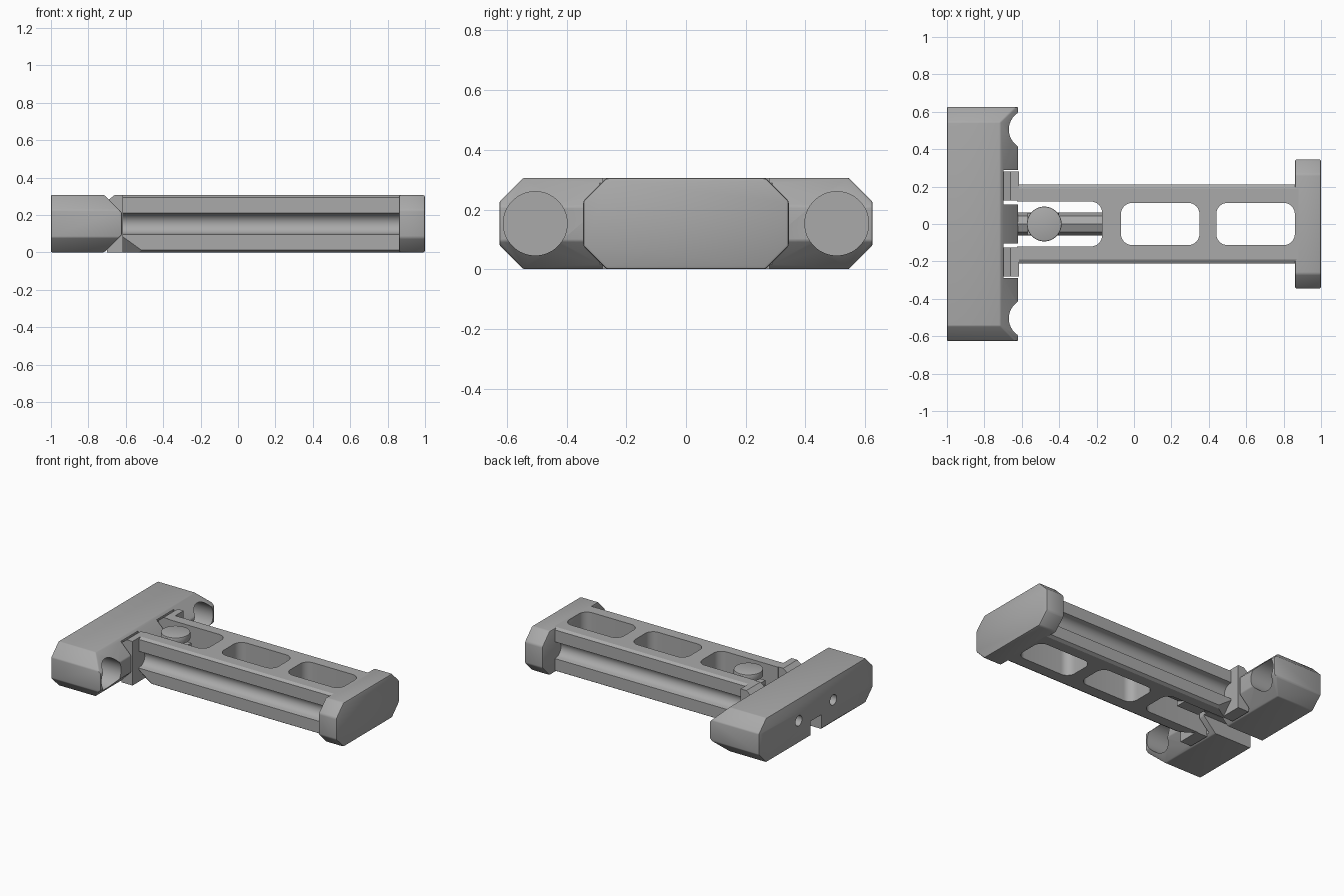
import bpy, bmesh, math
from mathutils import Vector

if "Cube" in bpy.data.objects:
    bpy.data.objects.remove(bpy.data.objects["Cube"], do_unlink=True)

# Single grey finish
grey = bpy.data.materials.new("satin grey")
grey.use_nodes = True
COLOUR = (0.4, 0.4, 0.4, 1)
grey.diffuse_color = COLOUR
grey.node_tree.nodes["Principled BSDF"].inputs["Base Color"].default_value = COLOUR

MID = 0.153   # half height, also the height of the bores
TOP = 0.306


def make(name, bm):
    bmesh.ops.recalc_face_normals(bm, faces=bm.faces)
    mesh = bpy.data.meshes.new(name)
    bm.to_mesh(mesh)
    bm.free()
    ob = bpy.data.objects.new(name, mesh)
    bpy.context.collection.objects.link(ob)
    mesh.materials.append(grey)
    return ob


def box_bm(x0, x1, y0, y1, z0, z1):
    bm = bmesh.new()
    bmesh.ops.create_cube(bm, size=1)
    for v in bm.verts:
        v.co = Vector(((x0 + x1) / 2 + v.co.x * (x1 - x0),
                       (y0 + y1) / 2 + v.co.y * (y1 - y0),
                       (z0 + z1) / 2 + v.co.z * (z1 - z0)))
    return bm


def box(name, *bounds):
    return make(name, box_bm(*bounds))


def slice_off(bm, point, normal):
    """Cut away everything beyond a plane and cap the opening."""
    geom = bm.verts[:] + bm.edges[:] + bm.faces[:]
    bmesh.ops.bisect_plane(bm, geom=geom, plane_co=point, plane_no=normal, clear_outer=True)
    rim = [e for e in bm.edges if e.is_boundary]
    bmesh.ops.holes_fill(bm, edges=rim, sides=0)


def cylinder(name, radius, start, end, sides=64):
    a, b = Vector(start), Vector(end)
    bm = bmesh.new()
    bmesh.ops.create_cone(bm, cap_ends=True, segments=sides, radius1=radius,
                          radius2=radius, depth=(b - a).length)
    turn = (b - a).to_track_quat('Z', 'Y')
    for v in bm.verts:
        v.co = turn @ v.co + (a + b) / 2
    return make(name, bm)


def window(x0, x1, half):
    """Rounded vertical cutter."""
    bm = box_bm(x0, x1, -half, half, -0.1, 0.5)
    upright = [e for e in bm.edges if abs(e.verts[0].co.z - e.verts[1].co.z) > 0.1]
    bmesh.ops.bevel(bm, geom=upright, offset=0.06, segments=8, profile=0.5, affect='EDGES')
    return make("cutter", bm)


def apply(ob, mod):
    bpy.context.view_layer.objects.active = ob
    bpy.ops.object.modifier_apply(modifier=mod.name)


def cut(ob, cutters):
    for c in cutters:
        c.hide_render = True
        mod = ob.modifiers.new("cut", 'BOOLEAN')
        mod.operation, mod.solver, mod.object = 'DIFFERENCE', 'EXACT', c
        apply(ob, mod)
        bpy.data.objects.remove(c, do_unlink=True)


def soften(ob, width):
    mod = ob.modifiers.new("soft edges", 'BEVEL')
    mod.width, mod.segments, mod.limit_method = width, 2, 'ANGLE'
    mod.angle_limit = math.radians(30)
    apply(ob, mod)


# Cross block, chamfered at its ends and along its inner face
bm = box_bm(-1, -0.62, -0.625, 0.625, 0, TOP)
for s in (1, -1):
    for t in (1, -1):
        slice_off(bm, (0, s * 0.545, MID + t * MID), (0, s, t))
    slice_off(bm, (-0.715, 0, MID + s * MID), (1, 0, s))
block = make("cross_block", bm)
soften(block, 0.006)
cutters = [box("cutter", -1.1, -0.5, -0.06, 0.06, -0.1, 0.1)]
for s in (1, -1):
    y = s * 0.505
    cutters += [cylinder("cutter", 0.055, (-1.1, y, MID), (-0.5, y, MID)),
                cylinder("cutter", 0.107, (-0.85, y, MID), (-0.5, y, MID)),
                cylinder("cutter", 0.036, (-1.1, s * 0.19, MID), (-0.72, s * 0.19, MID)),
                box("cutter", -0.698, -0.5, *sorted((s * 0.103, s * 0.29)), -0.1, 0.5)]
cut(block, cutters)

# Long frame with a concave groove along each side
bm = bmesh.new()
half = [(0.19, 0), (0.21, 0.012), (0.21, 0.095)]
for i in range(13):
    a = math.pi * (i / 12 - 0.5)
    half.append((0.2 - 0.055 * math.cos(a), MID + 0.055 * math.sin(a)))
half += [(0.21, 0.211), (0.21, TOP - 0.012), (0.19, TOP)]
outline = half + [(-y, z) for y, z in reversed(half)]
face = bm.faces.new([bm.verts.new((-0.625, y, z)) for y, z in outline])
out = bmesh.ops.extrude_face_region(bm, geom=[face])
for v in out["geom"]:
    if isinstance(v, bmesh.types.BMVert):
        v.co.x = 0.88
bmesh.ops.recalc_face_normals(bm, faces=bm.faces)
for s in (1, -1):
    # lower corner relief beside the block
    corner = Vector((-0.625, s * 0.21, 0.09))
    low = Vector((-0.5, s * 0.21, 0))
    inner = Vector((-0.625, s * 0.13, 0))
    n = (low - corner).cross(inner - corner)
    slice_off(bm, corner, n if n.z < 0 else -n)
frame = make("long_frame", bm)
cut(frame, [window(-0.8, -0.17, 0.12), window(-0.07, 0.35, 0.113), window(0.44, 0.86, 0.113)])

# Flanges joining the frame to the block
for side, s in (("left", 1), ("right", -1)):
    bm = box_bm(-0.7, -0.615, *sorted((s * 0.125, s * 0.28)), 0.0, TOP)
    slice_off(bm, (-0.66, 0, TOP), (-1, 0, 1.3))
    make(side + "_flange", bm)

# End plate with clipped corners
bm = box_bm(0.86, 1, -0.345, 0.345, 0, TOP)
for s in (1, -1):
    for t in (1, -1):
        slice_off(bm, (0, s * 0.267, MID + t * MID), (0, s, t))
plate = make("end_plate", bm)
soften(plate, 0.01)

# Sliding latch: octagonal rod, carriage and round button
cylinder("latch_rod", 0.062, (-0.72, 0, MID), (-0.16, 0, MID), 8)
box("latch_carriage", -0.57, -0.4, -0.058, 0.058, 0.08, 0.225)
cylinder("button_stem", 0.05, (-0.48, 0, MID), (-0.48, 0, 0.27))
button = cylinder("latch_button", 0.093, (-0.48, 0, 0.255), (-0.48, 0, 0.304))
soften(button, 0.006)

# Smooth curves, sharp corners
for ob in bpy.context.collection.objects:
    if ob.type == 'MESH' and grey.name in ob.data.materials:
        bpy.ops.object.select_all(action='DESELECT')
        ob.select_set(True)
        bpy.context.view_layer.objects.active = ob
        bpy.ops.object.shade_smooth_by_angle(angle=math.radians(30))
